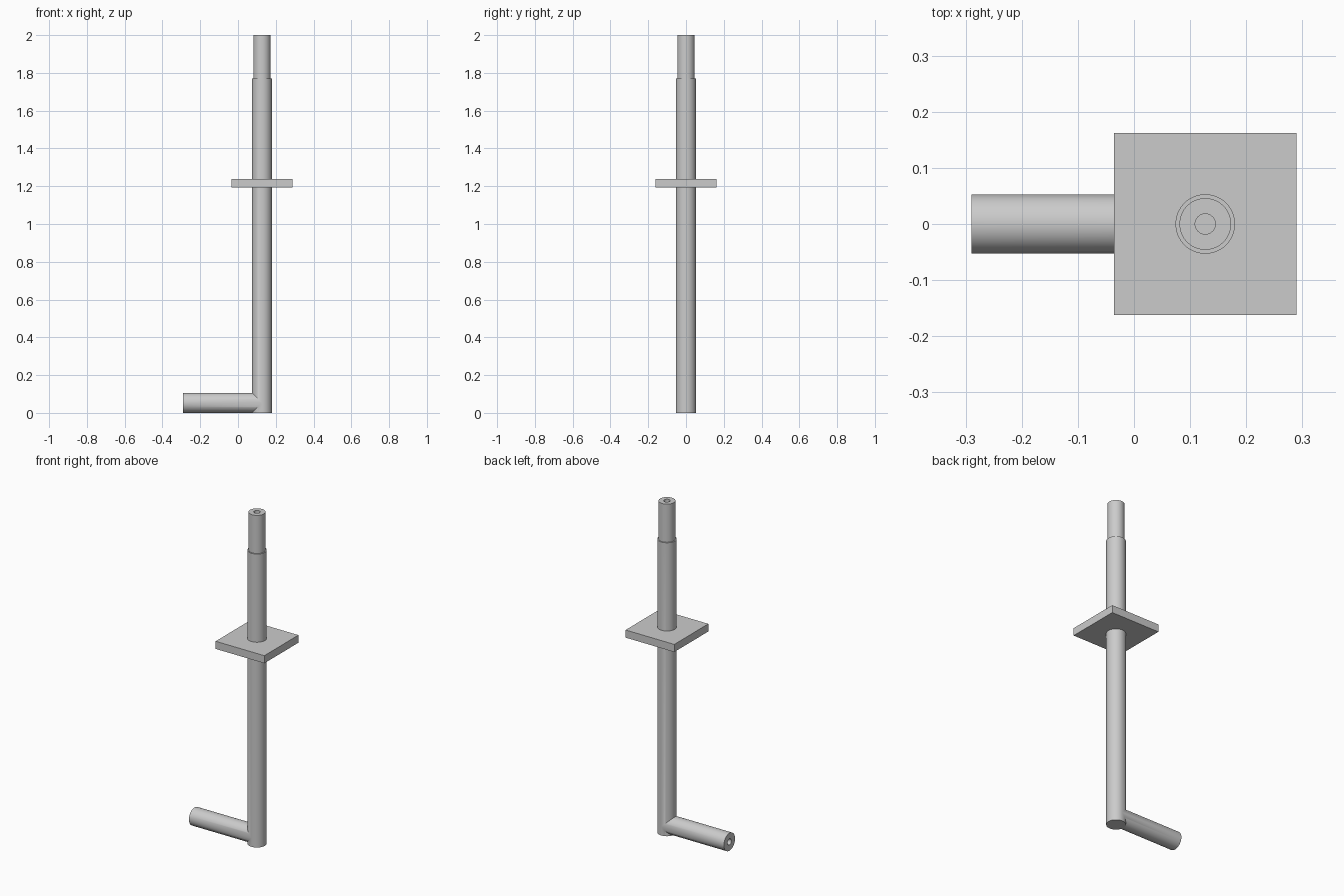
import bpy, bmesh
from math import pi, tau, cos, sin, radians
from mathutils import Matrix

if "Cube" in bpy.data.objects:
    bpy.data.objects.remove(bpy.data.objects["Cube"])

R, NECK_R, BORE_R = 0.053, 0.046, 0.018
AXIS_X, ARM_END = 0.127, -0.29
SIDES = 64

steel = bpy.data.materials.new("steel_grey")
steel.use_nodes = True
colour = (0.6, 0.6, 0.6, 1)
steel.diffuse_color = colour
steel.node_tree.nodes["Principled BSDF"].inputs["Base Color"].default_value = colour


def finish(name, bm):
    bmesh.ops.recalc_face_normals(bm, faces=bm.faces)
    mesh = bpy.data.meshes.new(name)
    bm.to_mesh(mesh)
    bm.free()
    mesh.materials.append(steel)
    obj = bpy.data.objects.new(name, mesh)
    bpy.context.collection.objects.link(obj)
    return obj


def turned(name, profile, matrix):
    """Solid of revolution about z from (radius, height) pairs, capped."""
    bm = bmesh.new()
    rings = [[bm.verts.new((r * cos(tau * i / SIDES), r * sin(tau * i / SIDES), z))
              for i in range(SIDES)] for r, z in profile]
    for a, b in zip(rings, rings[1:]):
        for i in range(SIDES):
            j = (i + 1) % SIDES
            bm.faces.new((a[i], a[j], b[j], b[i]))
    bm.faces.new(rings[0])
    bm.faces.new(rings[-1])
    bm.transform(matrix)
    return finish(name, bm)


def combine(target, tool, operation):
    mod = target.modifiers.new("combine", 'BOOLEAN')
    mod.operation, mod.solver, mod.object = operation, 'EXACT', tool
    bpy.context.view_layer.objects.active = target
    bpy.ops.object.modifier_apply(modifier=mod.name)
    bpy.data.objects.remove(tool)


upright = Matrix.Translation((AXIS_X, 0, 0))
sideways = Matrix.Translation((AXIS_X, 0, R)) @ Matrix.Rotation(-pi / 2, 4, 'Y')
arm_length = AXIS_X - ARM_END

# Stepped upright tube joined to the side arm
tube = turned("elbow_tube", [(R, 0), (R, 1.77), (NECK_R, 1.77), (NECK_R, 2)], upright)
arm = turned("arm", [(R, 0), (R, arm_length)], sideways)
combine(tube, arm, 'UNION')

# Narrow bores that meet in the elbow
bore = turned("upright_bore", [(BORE_R, R - BORE_R), (BORE_R, 2.1)], upright)
combine(tube, bore, 'DIFFERENCE')
bore = turned("arm_bore", [(BORE_R, 0), (BORE_R, arm_length + 0.1)], sideways)
combine(tube, bore, 'DIFFERENCE')

bpy.ops.object.select_all(action='DESELECT')
tube.select_set(True)
bpy.context.view_layer.objects.active = tube
bpy.ops.object.shade_smooth_by_angle(angle=radians(30))

# Square mounting flange, pierced by the tube
bm = bmesh.new()
bmesh.ops.create_cube(bm, size=1)
bm.transform(Matrix.Translation((AXIS_X, 0, 1.215)) @ Matrix.Diagonal((0.325, 0.325, 0.046, 1)))
flange = finish("square_flange", bm)
hole = turned("flange_hole", [(R, 1), (R, 1.5)], upright)
combine(flange, hole, 'DIFFERENCE')
